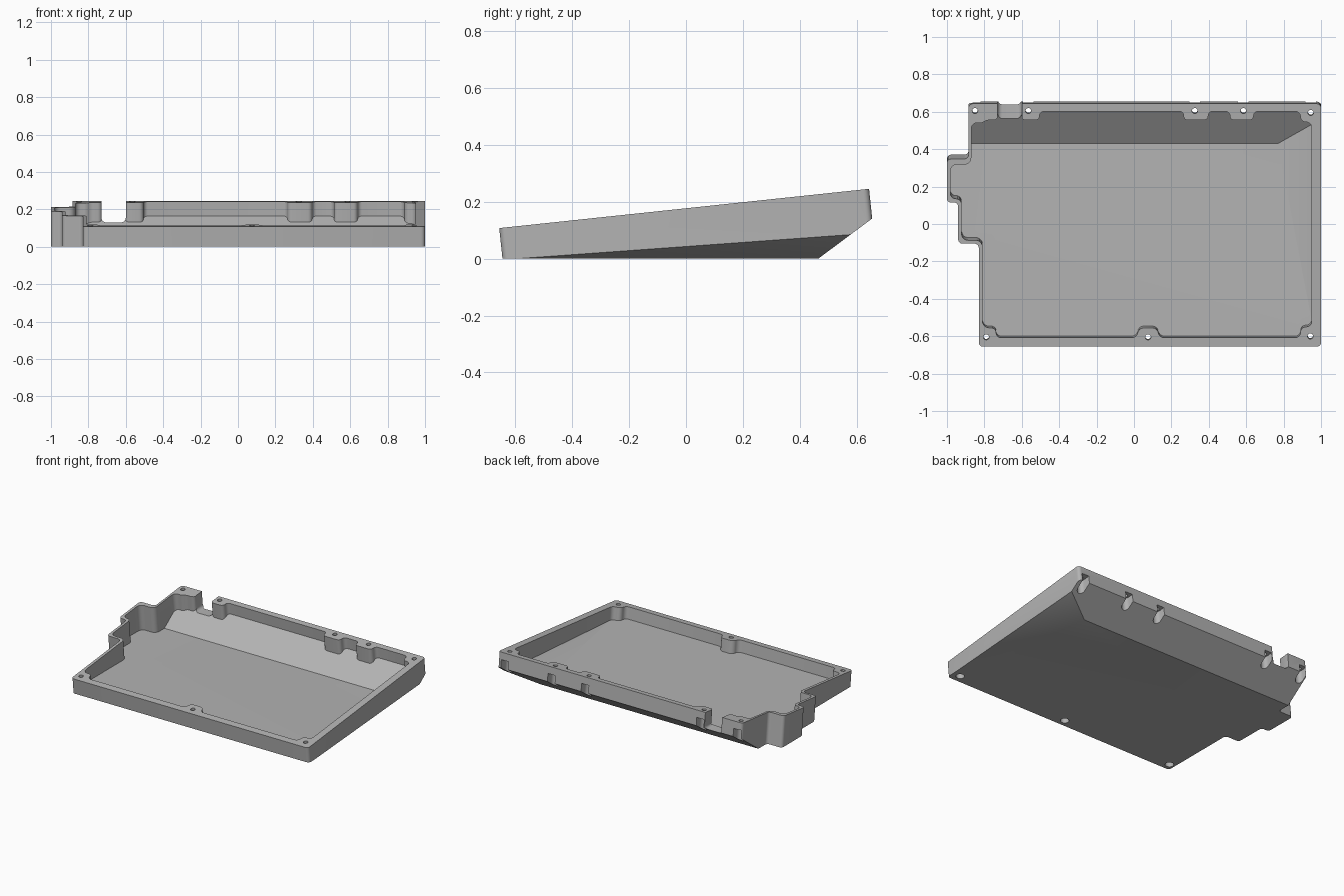
import bpy, bmesh, math
from mathutils import Vector, Matrix

cube = bpy.data.objects.get("Cube")
if cube:
    bpy.data.objects.remove(cube, do_unlink=True)

TILT = math.radians(6.06)
FRAME = Matrix.Translation((0, -0.007, 0.176)) @ Matrix.Rotation(TILT, 4, "X")

grey = bpy.data.materials.new("light grey plastic")
grey.use_nodes = True
grey.diffuse_color = (0.45, 0.45, 0.45, 1)
grey.node_tree.nodes["Principled BSDF"].inputs["Base Color"].default_value = (0.45, 0.45, 0.45, 1)


def rounded(points, radius, steps=5):
    """Round every corner of a 2D polygon."""
    out = []
    pts = [Vector(p) for p in points]
    for i, p in enumerate(pts):
        a, b = pts[i - 1] - p, pts[(i + 1) % len(pts)] - p
        r = min(radius, a.length * 0.49, b.length * 0.49)
        start, end = p + a.normalized() * r, p + b.normalized() * r
        centre = start + end - p
        for k in range(steps + 1):
            t = k / steps * math.pi / 2
            out.append(centre + (start - centre) * math.cos(t) + (end - centre) * math.sin(t))
    return out


def prism(name, outline, low, high, matrix, planes=()):
    """Extrude an outline, place it, and trim off everything below the planes."""
    bm = bmesh.new()
    face = bm.faces.new([bm.verts.new((p[0], p[1], low)) for p in outline])
    top = bmesh.ops.extrude_face_region(bm, geom=[face])["geom"]
    bmesh.ops.translate(bm, vec=(0, 0, high - low),
                        verts=[g for g in top if isinstance(g, bmesh.types.BMVert)])
    bm.transform(matrix)
    for point, normal in planes:
        cut = bmesh.ops.bisect_plane(bm, geom=bm.verts[:] + bm.edges[:] + bm.faces[:],
                                     plane_co=point, plane_no=normal, clear_inner=True)
        rim = [g for g in cut["geom_cut"] if isinstance(g, bmesh.types.BMEdge)]
        bmesh.ops.edgeloop_fill(bm, edges=rim)
    bmesh.ops.recalc_face_normals(bm, faces=bm.faces[:])
    mesh = bpy.data.meshes.new(name)
    bm.to_mesh(mesh)
    bm.free()
    mesh.materials.append(grey)
    obj = bpy.data.objects.new(name, mesh)
    bpy.context.collection.objects.link(obj)
    return obj


def carve(target, cutter):
    mod = target.modifiers.new("cut", "BOOLEAN")
    mod.operation, mod.solver, mod.object = "DIFFERENCE", "EXACT", cutter
    bpy.context.view_layer.objects.active = target
    bpy.ops.object.modifier_apply(modifier=mod.name)
    bpy.data.objects.remove(cutter, do_unlink=True)


def on_top(points):
    """Convert plan positions to distances along the tilted rim."""
    return [(x, (y + 0.007) / math.cos(TILT)) for x, y in points]


def underside(floor, back_lift, side_lift):
    """Flat floor, rear ramp and skewed side ramp."""
    return [((0, 0, floor), (0, 0, 1)),
            ((0, 0.465, back_lift), (0, -0.745, 1)),
            ((0.8, 0.465, side_lift), (-0.38, -0.072, 1))]


# Outer shell with the stepped side
outer = [(-0.83, -0.656), (1, -0.656), (1, 0.643), (-0.885, 0.643), (-0.885, 0.348),
         (-1, 0.348), (-1, 0.115), (-0.94, 0.115), (-0.94, -0.105), (-0.83, -0.105)]
case = prism("tray_case", rounded(on_top(outer), 0.022), -0.4, 0, FRAME, underside(0, 0, 0))

# Cavity outline, stepping in around the screw bosses
front, back, lip = -0.608, 0.602, 0.555
inner = [(-0.81, -0.555), (-0.737, -0.555), (-0.737, front)]
inner += [(0.015, front), (0.025, lip * -1), (0.125, lip * -1), (0.135, front)]
inner += [(0.89, front), (0.89, -0.55), (0.95, -0.55), (0.95, 0.545), (0.89, 0.545), (0.89, back)]
for right, left in ((0.64, 0.513), (0.397, 0.265), (-0.505, -0.602)):
    inner += [(right, back), (right, lip), (left, lip), (left, back)]
inner += [(-0.728, back), (-0.728, lip), (-0.79, lip), (-0.81, 0.54), (-0.87, 0.54), (-0.87, 0.318),
          (-0.982, 0.318), (-0.982, 0.135), (-0.922, 0.135), (-0.922, -0.087), (-0.81, -0.087)]
cavity = prism("cavity_cutter", rounded(on_top(inner), 0.035), -0.4, 0.1, FRAME,
               underside(0.03, 0.056, 0.044))
carve(case, cavity)

# Cable notches in the rear wall
UPRIGHT = Matrix.Rotation(math.pi / 2, 4, "X")
for x0, x1 in ((-0.73, -0.6), (0.395, 0.515)):
    shape = rounded([(x0, 0.13), (x1, 0.13), (x1, 0.4), (x0, 0.4)], 0.025)
    carve(case, prism("notch_cutter", shape, -0.75, -0.54, UPRIGHT))


def circle(x, y, r, n=24):
    return [(x + r * math.cos(2 * math.pi * k / n), y + r * math.sin(2 * math.pi * k / n))
            for k in range(n)]


# Screw holes with recesses below; rear recesses open through the wall
screws = [(-0.85, 0.605), (-0.565, 0.605), (0.325, 0.605), (0.585, 0.605), (0.945, 0.595),
          (-0.79, -0.605), (0.075, -0.605), (0.943, -0.6)]
for x, y in on_top(screws):
    carve(case, prism("screw_cutter", circle(x, y, 0.015), -0.4, 0.05, FRAME))
    r = 0.028
    recess = circle(x, y, r)
    if y > 0:
        recess = [p for p in recess if p[1] <= y + 1e-5]
        recess += [(x + r, y + 0.1), (x - r, y + 0.1)]
        recess.sort(key=lambda p: math.atan2(p[1] - y - 0.01, p[0] - x))
    carve(case, prism("recess_cutter", recess, -0.4, -0.05, FRAME))

bpy.ops.object.select_all(action="DESELECT")
case.select_set(True)
bpy.context.view_layer.objects.active = case
bpy.ops.object.shade_smooth_by_angle(angle=math.radians(30))
